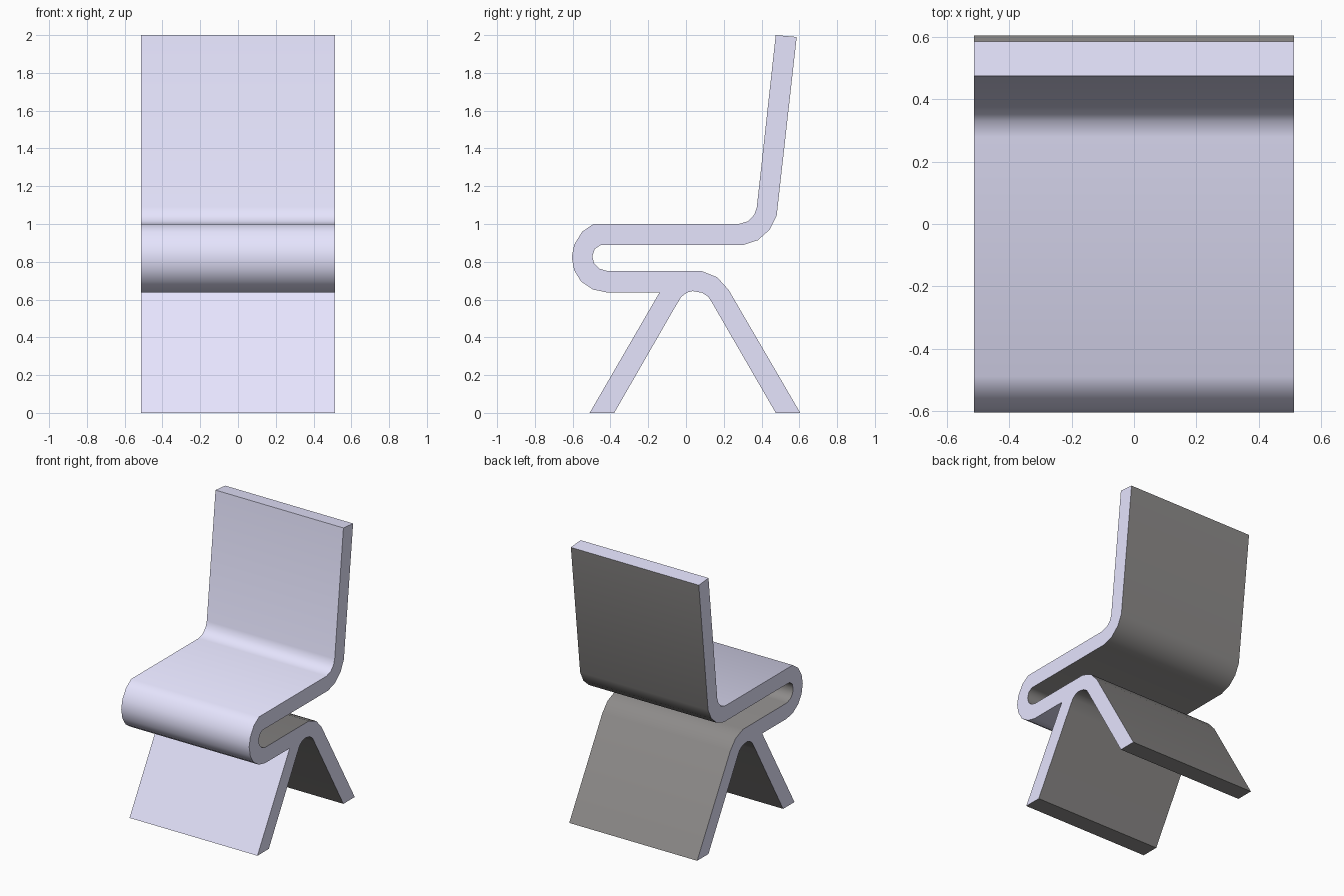
import bpy, bmesh, math

if "Cube" in bpy.data.objects:
    bpy.data.objects.remove(bpy.data.objects["Cube"])

HALF_WIDTH = 0.513

# Side outline of the bent sheet, as (y, z)
backrest_rear = [(0.586, 1.99), (0.48, 1.045), (0.443, 0.97), (0.38, 0.914), (0.30, 0.888)]
front_bend_inner = [(-0.452, 0.888), (-0.483, 0.868), (-0.496, 0.828), (-0.486, 0.79), (-0.46, 0.764), (-0.42, 0.752)]
rear_leg = [(0.08, 0.752), (0.165, 0.718), (0.225, 0.652), (0.605, 0.0), (0.475, 0.0),
            (0.14, 0.58), (0.118, 0.615), (0.085, 0.636), (0.035, 0.645)]
front_leg_rear = [(0.005, 0.637), (-0.025, 0.615), (-0.065, 0.548), (-0.38, 0.0)]
front_leg_front = [(-0.51, 0.0), (-0.14, 0.638)]
front_bend_outer = [(-0.42, 0.638), (-0.492, 0.653), (-0.555, 0.695), (-0.592, 0.755),
                    (-0.605, 0.825), (-0.592, 0.89), (-0.55, 0.959), (-0.49, 1.0)]
backrest_front = [(0.28, 1.0), (0.33, 1.015), (0.362, 1.05), (0.375, 1.09), (0.475, 2.0)]
rear_side = backrest_rear + front_bend_inner + rear_leg + front_leg_rear
outline = rear_side + front_leg_front + front_bend_outer + backrest_front


def material(name, color):
    mat = bpy.data.materials.new(name)
    mat.diffuse_color = (*color, 1.0)
    mat.use_nodes = True
    mat.node_tree.nodes["Principled BSDF"].inputs["Base Color"].default_value = mat.diffuse_color
    return mat


# Sheet wrapped across the width: dark on the rear side, lavender elsewhere
bm = bmesh.new()
left, right = ([bm.verts.new((x, y, z)) for y, z in outline] for x in (-HALF_WIDTH, HALF_WIDTH))
n = len(outline)
for i in range(n):
    j = (i + 1) % n
    face = bm.faces.new((left[i], left[j], right[j], right[i]))
    face.material_index = 1 if i < len(rear_side) else 0
caps = [bm.faces.new(left), bm.faces.new(right)]
bmesh.ops.recalc_face_normals(bm, faces=bm.faces)
bmesh.ops.triangulate(bm, faces=caps)

mesh = bpy.data.meshes.new("chair_body")
bm.to_mesh(mesh)
bm.free()
mesh.materials.append(material("lavender", (0.79, 0.78, 0.99)))
mesh.materials.append(material("dark_grey", (0.27, 0.26, 0.255)))
chair = bpy.data.objects.new("chair_body", mesh)
bpy.context.collection.objects.link(chair)

# Smooth bends, sharp sheet edges
bpy.context.view_layer.objects.active = chair
chair.select_set(True)
bpy.ops.object.shade_smooth_by_angle(angle=math.radians(40))
